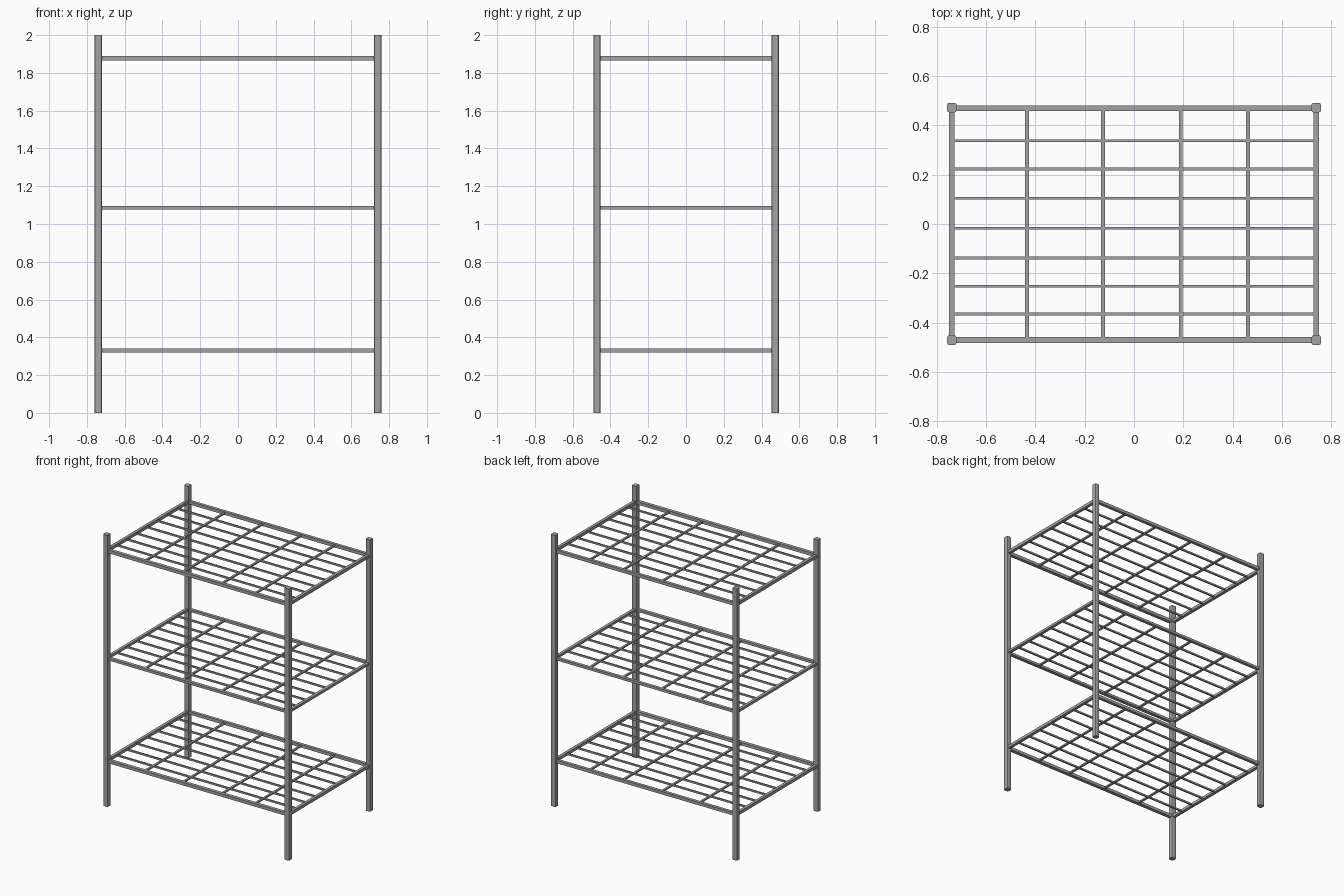
import bpy

old = bpy.data.objects.get("Cube")
if old:
    bpy.data.objects.remove(old, do_unlink=True)

# Single painted metal colour
metal = bpy.data.materials.new("grey metal")
metal.use_nodes = True
colour = (0.37, 0.37, 0.37, 1)
metal.diffuse_color = colour
metal.node_tree.nodes["Principled BSDF"].inputs["Base Color"].default_value = colour


def bar(name, centre, size):
    """Plain rectangular bar."""
    bpy.ops.mesh.primitive_cube_add(size=1, location=centre)
    ob = bpy.context.object
    ob.name = name
    ob.scale = size
    bpy.ops.object.transform_apply(location=False, rotation=False, scale=True)
    ob.data.materials.append(metal)
    return ob


def post(name, x, y):
    """Full-height square post with rounded upright edges."""
    ob = bar(name, (x, y, 1), (0.039, 0.039, 2))
    weights = ob.data.attributes.new("bevel_weight_edge", "FLOAT", "EDGE")
    for e in ob.data.edges:
        a, b = (ob.data.vertices[v].co for v in e.vertices)
        weights.data[e.index].value = float(abs(a.z - b.z) > 1)
    mod = ob.modifiers.new("rounded edges", "BEVEL")
    mod.limit_method = "WEIGHT"
    mod.width = 0.009
    mod.segments = 2


SIDES = {"right": -0.739, "left": 0.739}
WIDTH, DEPTH = 1.478, 0.94

# Corner posts
for side, x in SIDES.items():
    post(f"front_{side}_post", x, -0.471)
    post(f"back_{side}_post", x, 0.472)

# Shelves: rim bars, long wires and cross wires
long_wires = (-0.365, -0.252, -0.138, -0.017, 0.105, 0.223, 0.338)
cross_wires = (-0.434, -0.126, 0.19, 0.462)

for shelf, z, rim in (("bottom", 0.331, 0.022), ("middle", 1.086, 0.018), ("top", 1.878, 0.023)):
    bar(f"{shelf}_front_rim", (0, -0.47, z), (WIDTH, 0.025, rim))
    bar(f"{shelf}_back_rim", (0, 0.47, z), (WIDTH, 0.022, rim))
    for side, x in SIDES.items():
        bar(f"{shelf}_{side}_rim", (x, 0, z), (0.022, DEPTH, rim * 0.98))
    for i, y in enumerate(long_wires):
        bar(f"{shelf}_long_wire_{i + 1}", (0, y, z), (WIDTH, 0.011, 0.012))
    for i, x in enumerate(cross_wires):
        bar(f"{shelf}_cross_wire_{i + 1}", (x, 0, z), (0.015, DEPTH, 0.011))
